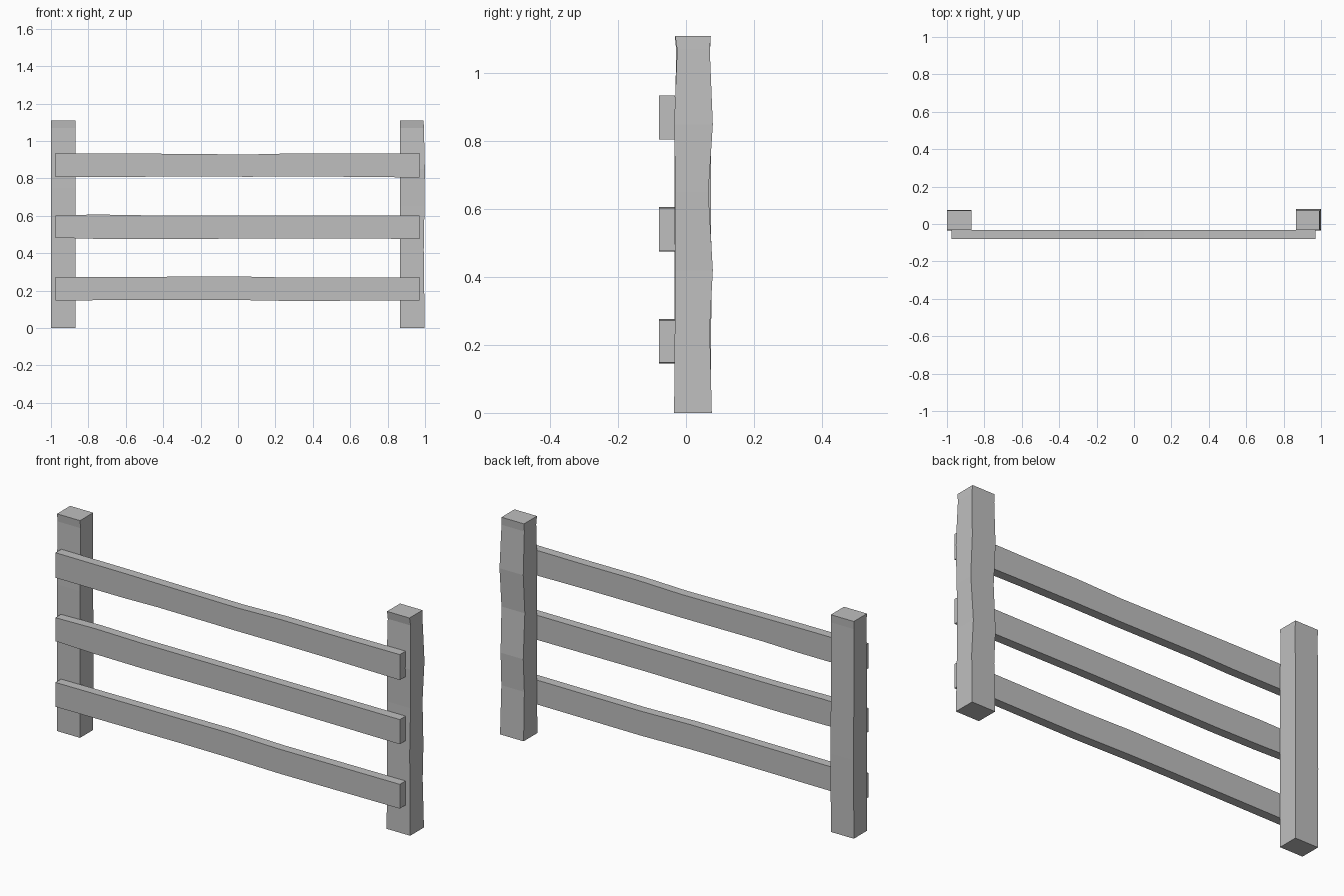
import bpy
import bmesh

cube = bpy.data.objects.get("Cube")
if cube:
    bpy.data.objects.remove(cube, do_unlink=True)

# Single weathered grey for all timber
grey = bpy.data.materials.new("timber_grey")
grey.use_nodes = True
colour = (0.52, 0.52, 0.52, 1)
grey.diffuse_color = colour
grey.node_tree.nodes["Principled BSDF"].inputs["Base Color"].default_value = colour


def timber(name, sections):
    """Loft a hewn beam through rings of four corners, capped at both ends."""
    bm = bmesh.new()
    rings = [[bm.verts.new(p) for p in ring] for ring in sections]
    for a, b in zip(rings, rings[1:]):
        for i in range(4):
            j = (i + 1) % 4
            bm.faces.new((a[i], a[j], b[j], b[i]))
    bm.faces.new(rings[0])
    bm.faces.new(rings[-1])
    bmesh.ops.recalc_face_normals(bm, faces=bm.faces)
    mesh = bpy.data.meshes.new(name)
    bm.to_mesh(mesh)
    bm.free()
    mesh.materials.append(grey)
    obj = bpy.data.objects.new(name, mesh)
    bpy.context.collection.objects.link(obj)


def post(name, x0, x1, profile):
    """Profile rows: height, front y, back y, outward bulge on the x1 side."""
    timber(name, [[(x0, f, z), (x1 + d, f, z), (x1 + d, b, z), (x0, b, z)]
                  for z, f, b, d in profile])


def rail(name, base, top, waves):
    """Wave rows: x, bottom shift, top shift."""
    front, back = -0.079, -0.032
    timber(name, [[(x, front, base + lo), (x, back, base + lo),
                   (x, back, top + hi), (x, front, top + hi)]
                  for x, lo, hi in waves])


# Upright posts
post("right_post", -0.87, -1.0, [
    (0, -0.033, 0.073, 0), (0.4, -0.034, 0.075, 0), (0.75, -0.034, 0.073, 0),
    (1.07, -0.029, 0.071, 0), (1.11, -0.033, 0.073, 0)])
post("left_post", 0.865, 0.995, [
    (0, -0.035, 0.076, 0.003), (0.25, -0.033, 0.07, 0), (0.42, -0.032, 0.079, -0.002),
    (0.65, -0.031, 0.066, 0.002), (0.85, -0.035, 0.079, 0.004),
    (1.07, -0.026, 0.07, -0.001), (1.11, -0.032, 0.073, -0.003)])

# Horizontal rails with slightly uneven edges
rail("top_rail", 0.807, 0.932, [
    (-0.977, 0, 0.003), (-0.6, 0, 0.002), (-0.4, 0.004, 0), (0.05, 0.002, -0.004),
    (0.3, 0.003, 0.002), (0.6, 0.002, 0.001), (0.97, -0.002, 0.003)])
rail("middle_rail", 0.477, 0.603, [
    (-0.977, 0.006, 0), (-0.75, 0, 0.004), (-0.5, -0.002, 0),
    (0.25, 0.003, 0), (0.97, 0, 0)])
rail("bottom_rail", 0.148, 0.272, [
    (-0.977, 0, 0), (-0.25, 0.003, 0.003), (0, 0.002, 0.004),
    (0.28, -0.003, -0.002), (0.97, 0, 0)])
